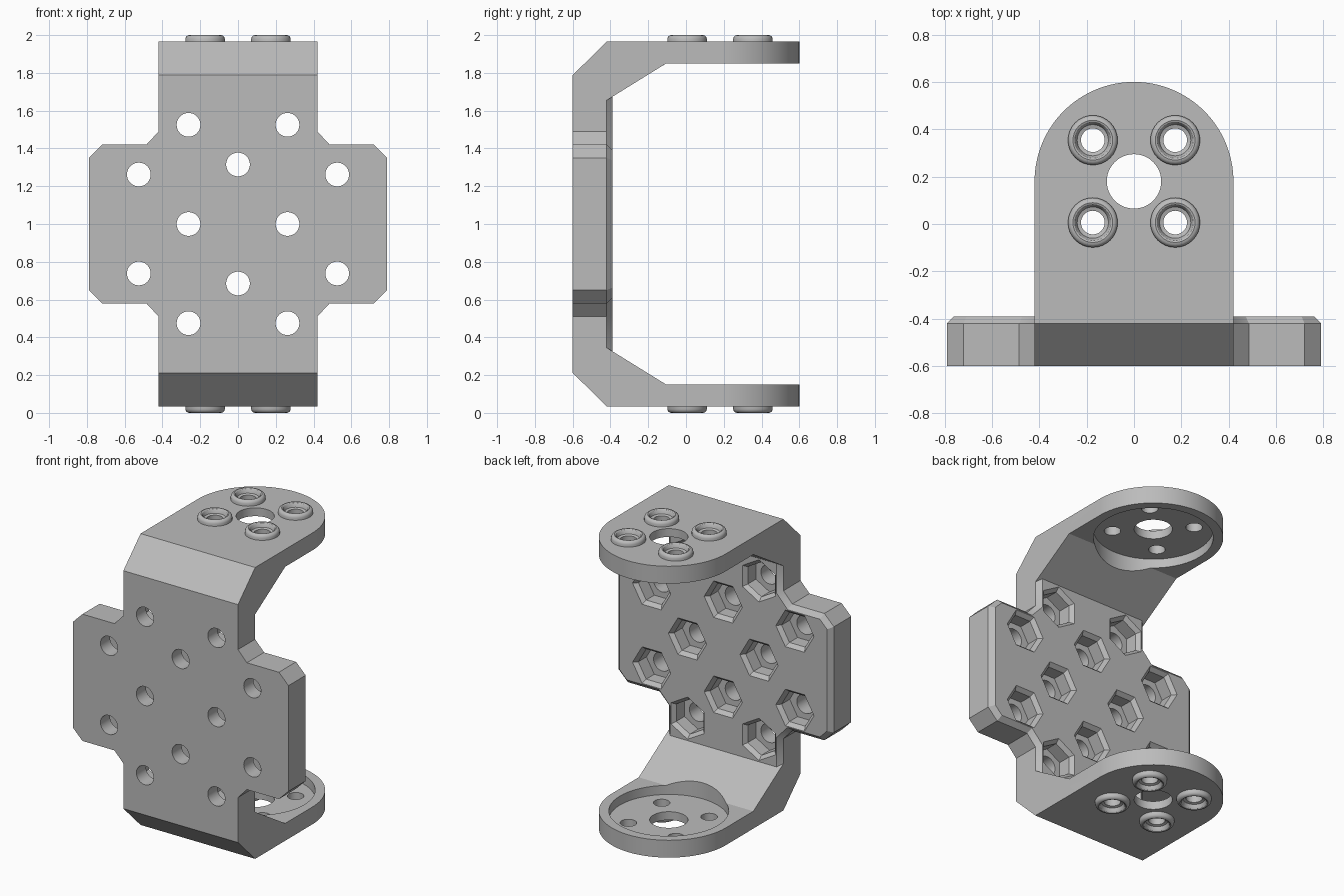
import bpy, bmesh, math
from mathutils import Vector

cube = bpy.data.objects.get("Cube")
if cube:
    bpy.data.objects.remove(cube, do_unlink=True)

grey = bpy.data.materials.new("light grey plastic")
grey.use_nodes = True
grey.diffuse_color = (0.5, 0.5, 0.5, 1)
grey.node_tree.nodes["Principled BSDF"].inputs["Base Color"].default_value = (0.5, 0.5, 0.5, 1)

# Maps (u, v, t) to space, with t running along the named axis
PLACE = {"x": lambda u, v, t: (t, u, v),
         "y": lambda u, v, t: (u, t, v),
         "z": lambda u, v, t: (u, v, t)}


def finish(bm, name):
    bmesh.ops.recalc_face_normals(bm, faces=bm.faces)
    mesh = bpy.data.meshes.new(name)
    bm.to_mesh(mesh)
    bm.free()
    mesh.materials.append(grey)
    obj = bpy.data.objects.new(name, mesh)
    bpy.context.collection.objects.link(obj)
    return obj


def loft(bm, loops, ring=False):
    """Skin equal loops of points; cap the ends, or close into a ring."""
    rows = [[bm.verts.new(p) for p in loop] for loop in loops]
    n = len(rows[0])
    pairs = list(zip(rows, rows[1:])) + ([(rows[-1], rows[0])] if ring else [])
    for a, b in pairs:
        for i in range(n):
            j = (i + 1) % n
            bm.faces.new((a[i], a[j], b[j], b[i]))
    if not ring:
        bm.faces.new(rows[0])
        bm.faces.new(rows[-1])


def prism(name, outline, axis, lo, hi):
    bm = bmesh.new()
    loft(bm, [[PLACE[axis](u, v, t) for u, v in outline] for t in (lo, hi)])
    return finish(bm, name)


def turned(bm, centre, axis, profile, sides=40, phase=0.0, ring=False):
    """Stack of regular polygons with (radius, position) pairs along an axis."""
    angles = [phase + math.tau * i / sides for i in range(sides)]
    loft(bm, [[PLACE[axis](centre[0] + r * math.cos(a), centre[1] + r * math.sin(a), t)
               for a in angles] for r, t in profile], ring)


def boolean(target, tool, operation):
    mod = target.modifiers.new("cut", "BOOLEAN")
    mod.operation, mod.solver, mod.object = operation, "EXACT", tool
    bpy.context.view_layer.objects.active = target
    bpy.ops.object.modifier_apply(modifier=mod.name)
    bpy.data.objects.remove(tool, do_unlink=True)


def smooth(obj):
    bpy.ops.object.select_all(action="DESELECT")
    obj.select_set(True)
    bpy.context.view_layer.objects.active = obj
    bpy.ops.object.shade_smooth_by_angle(angle=math.radians(30))


MID = 1.0                 # mirror height
HUB = 0.18                # y of the arm's round end
WIDE = 0.42               # half width of the arms

# C-shaped body: side profile, mirrored about mid height
lower = [(-0.42, 0.345), (-0.105, 0.15), (0.7, 0.15), (0.7, 0.035), (-0.42, 0.035), (-0.6, 0.212)]
upper = [(y, 2 * MID - z) for y, z in reversed(lower)]
bracket = prism("bracket", lower + upper, "x", -WIDE, WIDE)

# Round off the arm ends in plan
arc = [(WIDE * math.cos(math.pi * i / 64), HUB + WIDE * math.sin(math.pi * i / 64)) for i in range(65)]
plan = prism("plan_outline", arc + [(-WIDE, -0.7), (WIDE, -0.7)], "z", -0.1, 2.1)
boolean(bracket, plan, "INTERSECT")

# Cross-shaped mounting plate with a bevelled back edge
quarter = [(0.79, 0.35), (0.72, 0.42), (0.485, 0.42), (WIDE, 0.49), (WIDE, 0.75)]
right = [(x, -z) for x, z in reversed(quarter)] + quarter
outline = [(x, MID + z) for x, z in right] + [(-x, MID + z) for x, z in reversed(right)]
plate = prism("mounting_plate", outline, "y", -0.6, -0.42)
bm = bmesh.new()
bm.from_mesh(plate.data)
back = [f for f in bm.faces if f.normal.y > 0.9]
bmesh.ops.inset_region(bm, faces=back, thickness=0.03, depth=0.03, use_even_offset=True)
bm.to_mesh(plate.data)
bm.free()
boolean(bracket, plate, "UNION")

# Plate holes with hexagonal nut pockets behind
spots = [(s * x, MID + z) for s in (-1, 1) for x, z in
         ((0.262, 0.525), (0.262, -0.525), (0.525, 0.262), (0.525, -0.262), (0.262, 0))]
spots += [(0, MID + 0.315), (0, MID - 0.315)]
pockets, bores = bmesh.new(), bmesh.new()
for x, z in spots:
    turn = math.pi / 6 if abs(z - MID) > 0.5 else 0
    turned(pockets, (x, z), "y", [(0.115, -0.5), (0.115, -0.415), (0.14, -0.39), (0.14, -0.3)], 6, turn)
    turned(bores, (x, z), "y", [(0.063, -0.7), (0.063, -0.45)], 32)
boolean(bracket, finish(pockets, "nut_pockets"), "DIFFERENCE")
boolean(bracket, finish(bores, "plate_holes"), "DIFFERENCE")

# Round recesses inside both arms
recess = bmesh.new()
for side in (-1, 1):
    turned(recess, (0, HUB), "z", [(0.36, MID + side * 0.5), (0.36, MID + side * 0.91)], 64)
boolean(bracket, finish(recess, "arm_recesses"), "DIFFERENCE")

# Centre hole and four screw holes through both arms
screws = [(sx * 0.174, HUB + sy * 0.174) for sx in (-1, 1) for sy in (-1, 1)]
drill = bmesh.new()
turned(drill, (0, HUB), "z", [(0.115, -0.2), (0.115, 2.2)], 48)
for spot in screws:
    turned(drill, spot, "z", [(0.05, -0.2), (0.05, 2.2)], 32)
boolean(bracket, finish(drill, "arm_holes"), "DIFFERENCE")
smooth(bracket)

# Rounded collars around the screw holes, outside both arms
collar = [(0.05, 0.955), (0.05, 0.967), (0.066, 0.972), (0.071, 0.988), (0.077, 0.997), (0.084, 1.0),
          (0.093, 0.998), (0.101, 0.991), (0.105, 0.98), (0.105, 0.955)]
for label, side in (("lower", -1), ("upper", 1)):
    bm = bmesh.new()
    for spot in screws:
        turned(bm, spot, "z", [(r, MID + side * h) for r, h in collar], 32, ring=True)
    smooth(finish(bm, label + "_screw_collars"))
